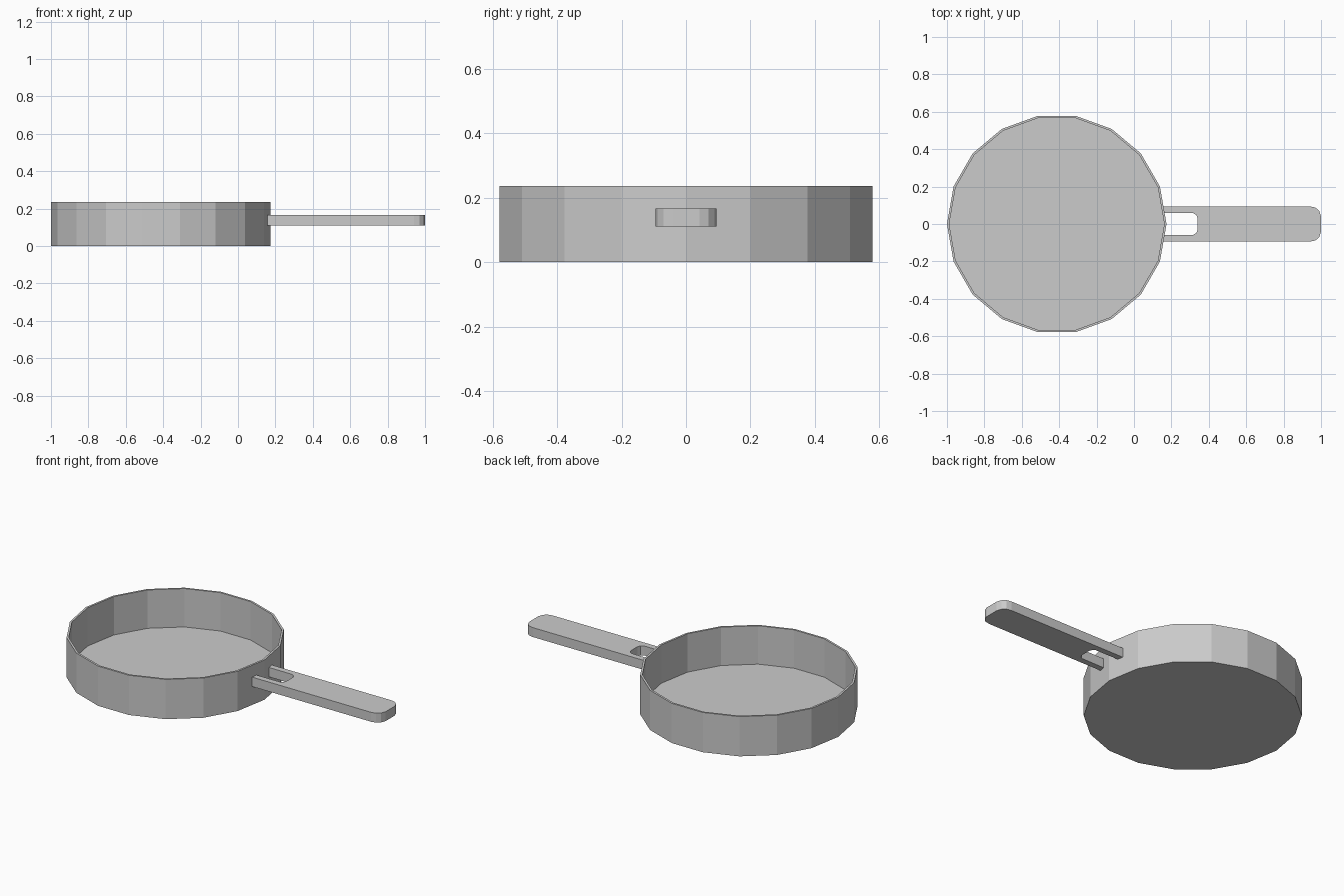
import bpy, bmesh
from math import cos, sin, tau

if "Cube" in bpy.data.objects:
    bpy.data.objects.remove(bpy.data.objects["Cube"])

CX, SIDES = -0.413, 18


def finish(name, bm):
    bmesh.ops.recalc_face_normals(bm, faces=bm.faces)
    mesh = bpy.data.meshes.new(name)
    bm.to_mesh(mesh)
    bm.free()
    obj = bpy.data.objects.new(name, mesh)
    bpy.context.collection.objects.link(obj)
    return obj


def ring(bm, r, z):
    return [bm.verts.new((CX + r * cos(tau * i / SIDES), r * sin(tau * i / SIDES), z))
            for i in range(SIDES)]


# Pan body: outer wall, rim, inner wall, closed by a base and a floor
bm = bmesh.new()
profile = [(0.587, 0), (0.587, 0.236), (0.575, 0.236), (0.575, 0.008)]
rings = [ring(bm, r, z) for r, z in profile]
for a, b in zip(rings, rings[1:]):
    for i in range(SIDES):
        j = (i + 1) % SIDES
        bm.faces.new((a[i], a[j], b[j], b[i]))
bm.faces.new(rings[0])
bm.faces.new(rings[-1])
finish("pan_body", bm)

# Handle: forked outline with rounded end, mirrored about y = 0
half = [(0.34, 0.03), (0.333, 0.048), (0.317, 0.058), (0.16, 0.059),
        (0.157, 0.094), (0.94, 0.094), (0.97, 0.088), (0.99, 0.07), (1.0, 0.042)]
outline = half + [(x, -y) for x, y in reversed(half)]
bm = bmesh.new()
face = bm.faces.new([bm.verts.new((x, y, 0.11)) for x, y in outline])
top = bmesh.ops.extrude_face_region(bm, geom=[face])["geom"]
bmesh.ops.translate(bm, vec=(0, 0, 0.056),
                    verts=[v for v in top if isinstance(v, bmesh.types.BMVert)])
finish("handle", bm)
